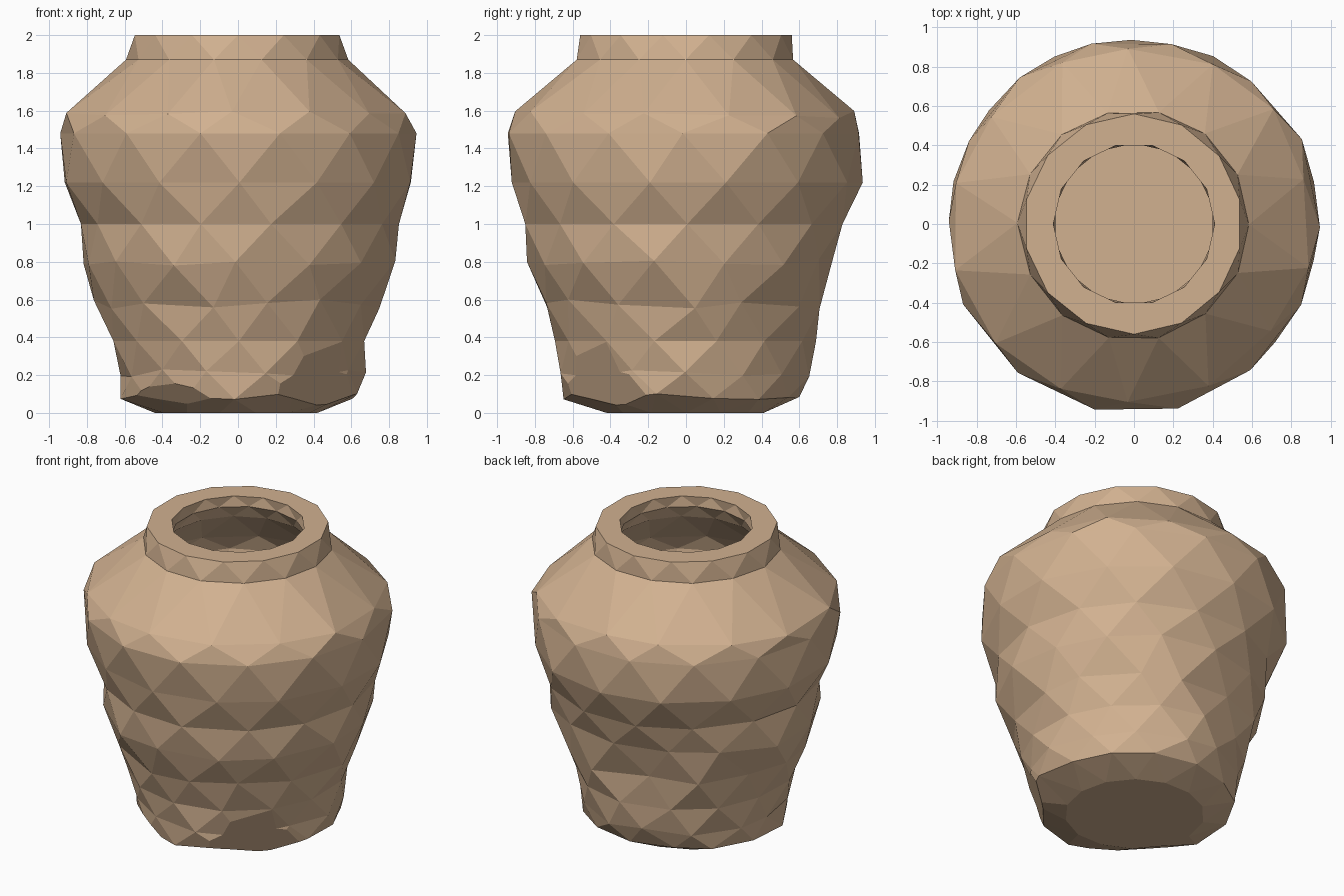
import bpy, bmesh, math, random
from mathutils import Vector

random.seed(4)
SIDES = 14
STEP = math.tau / SIDES

if bpy.data.objects.get("Cube"):
    bpy.data.objects.remove(bpy.data.objects["Cube"])

# One clay colour
clay = bpy.data.materials.new("tan_clay")
clay.use_nodes = True
clay.diffuse_color = (0.64, 0.44, 0.28, 1)
clay.node_tree.nodes["Principled BSDF"].inputs["Base Color"].default_value = clay.diffuse_color

# Outer wall: height, radius towards left, back, right, front, roughness
outer = [
    (0.00, 0.42, 0.42, 0.44, 0.43, 0.00),
    (0.09, 0.63, 0.60, 0.62, 0.65, 0.02),
    (0.21, 0.66, 0.67, 0.64, 0.66, 0.02),
    (0.38, 0.68, 0.68, 0.67, 0.69, 0.01),
    (0.58, 0.74, 0.71, 0.74, 0.74, 0.03),
    (0.80, 0.83, 0.78, 0.83, 0.84, 0.02),
    (1.00, 0.85, 0.85, 0.83, 0.86, 0.01),
    (1.22, 0.93, 0.94, 0.94, 0.92, 0.01),
    (1.48, 0.95, 0.94, 0.95, 0.96, 0.01),
    (1.58, 0.90, 0.91, 0.92, 0.90, 0.02),
    (1.87, 0.58, 0.58, 0.59, 0.59, 0.005),
    (2.00, 0.55, 0.56, 0.56, 0.56, 0.00),
]
# Mouth and hollow inside: height, radius
inner = [(2.00, 0.41), (1.93, 0.41), (1.84, 0.46), (1.56, 0.78), (1.45, 0.83),
         (1.00, 0.73), (0.58, 0.62), (0.15, 0.50)]
rows = outer + [(z, r, r, r, r, 0) for z, r in inner]

bm = bmesh.new()


def make_ring(index, z, left, back, right, front, rough):
    """Ring of hand-shaped points, turned half a step on every other row."""
    ring = []
    for k in range(SIDES):
        a = (k + 0.5 * (index % 2)) * STEP + random.uniform(-5, 5) * rough * STEP
        c, s = math.cos(a), math.sin(a)
        r = c * c * (left if c > 0 else right) + s * s * (back if s > 0 else front)
        r += random.uniform(-1, 1) * rough
        h = z + random.uniform(-1, 1) * (rough if rough > 0.01 else 0)
        ring.append(bm.verts.new((r * c, r * s, h)))
    return ring


rings = [make_ring(i, *row) for i, row in enumerate(rows)]

# Triangle bands between neighbouring rings
for i, (a, b) in enumerate(zip(rings, rings[1:])):
    for k in range(SIDES):
        n = (k + 1) % SIDES
        if i % 2 == 0:
            bm.faces.new((a[k], a[n], b[k]))
            bm.faces.new((a[n], b[n], b[k]))
        else:
            bm.faces.new((a[k], a[n], b[n]))
            bm.faces.new((a[k], b[n], b[k]))

# Underside and inside floor
bm.faces.new(rings[0][::-1])
bm.faces.new(rings[-1])

# Chips knocked off the foot
for normal, distance in (((-0.5, -0.6, -0.65), 0.389), ((0.66, -0.66, -0.36), 0.505)):
    n = Vector(normal)
    bmesh.ops.bisect_plane(bm, geom=bm.verts[:] + bm.edges[:] + bm.faces[:],
                           plane_co=n * (distance / n.length_squared),
                           plane_no=n, clear_outer=True)
    bmesh.ops.holes_fill(bm, edges=[e for e in bm.edges if e.is_boundary], sides=0)

bmesh.ops.recalc_face_normals(bm, faces=bm.faces[:])
mesh = bpy.data.meshes.new("clay_pot")
bm.to_mesh(mesh)
bm.free()
mesh.materials.append(clay)
pot = bpy.data.objects.new("clay_pot", mesh)
bpy.context.collection.objects.link(pot)
